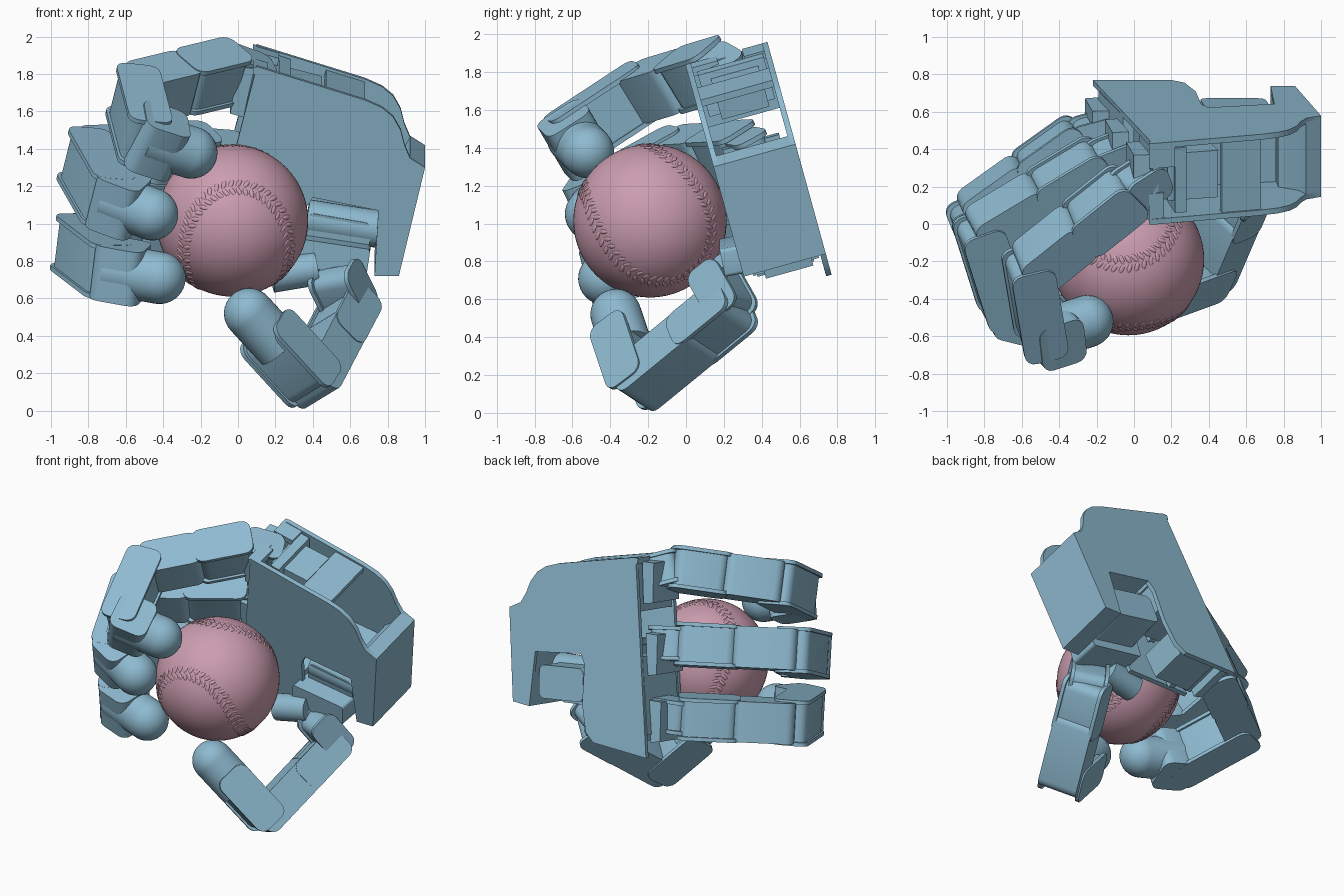
import bpy, bmesh, math
from mathutils import Vector, Matrix

if "Cube" in bpy.data.objects:
    bpy.data.objects.remove(bpy.data.objects["Cube"])


def material(name, rgb):
    m = bpy.data.materials.new(name)
    m.use_nodes = True
    m.diffuse_color = (*rgb, 1)
    m.node_tree.nodes["Principled BSDF"].inputs["Base Color"].default_value = (*rgb, 1)
    return m


BLUE = material("pale blue", (0.27, 0.49, 0.63))
PINK = material("dusty pink", (0.6, 0.34, 0.43))


def finish(name, bm, mat=BLUE):
    bmesh.ops.recalc_face_normals(bm, faces=bm.faces)
    mesh = bpy.data.meshes.new(name)
    bm.to_mesh(mesh)
    bm.free()
    mesh.materials.append(mat)
    ob = bpy.data.objects.new(name, mesh)
    bpy.context.collection.objects.link(ob)
    bpy.ops.object.select_all(action='DESELECT')
    ob.select_set(True)
    bpy.context.view_layer.objects.active = ob
    bpy.ops.object.shade_smooth_by_angle(angle=math.radians(35))


def frame(origin, x_dir, y_dir):
    """Matrix with x along x_dir and y as close to y_dir as possible."""
    x = x_dir.normalized()
    y = (y_dir - x * y_dir.dot(x)).normalized()
    m = Matrix((x, y, x.cross(y))).transposed().to_4x4()
    m.translation = origin
    return m


def block(name, a, b, axis, width, thick, ext=0.0, off=0.0, round_r=0.06):
    """Box from a to b, its corners rounded about the hinge axis."""
    a, b, axis = Vector(a), Vector(b), Vector(axis)
    bm = bmesh.new()
    bmesh.ops.create_cube(bm, size=1)
    bmesh.ops.scale(bm, vec=((b - a).length + 2 * ext, width, thick), verts=bm.verts)
    edges = [e for e in bm.edges if abs((e.verts[0].co - e.verts[1].co).y) > width / 2]
    bmesh.ops.bevel(bm, geom=edges, offset=round_r, segments=4, profile=0.5, affect='EDGES')
    bmesh.ops.translate(bm, vec=(0, off, 0), verts=bm.verts)
    bm.transform(frame((a + b) / 2, b - a, axis))
    finish(name, bm)


def yoke(name, a, b, axis, width, thick, ext):
    """Slightly recessed core between two cheek plates."""
    block(name + "_core", a, b, axis, width - 0.04, thick - 0.03, ext - 0.02)
    for side in (-1, 1):
        block(name + "_cheek", a, b, axis, 0.025, thick, ext, side * (width / 2 - 0.012))


def rod(name, a, b, r, dome=False):
    """Cylinder from a to b, with an optional round end at b."""
    a, b = Vector(a), Vector(b)
    turn = (b - a).to_track_quat('Z', 'Y').to_matrix().to_4x4()
    bm = bmesh.new()
    bmesh.ops.create_cone(bm, cap_ends=True, segments=32, radius1=r, radius2=r, depth=(b - a).length)
    bm.transform(Matrix.Translation((a + b) / 2) @ turn)
    if dome:
        bmesh.ops.create_uvsphere(bm, u_segments=32, v_segments=20, radius=r,
                                  matrix=Matrix.Translation(b) @ turn)
    finish(name, bm)


# Palm plates follow a plane leaning back; depth runs toward the front
FRONT = Vector((0, -0.964, -0.267))
DEPTH = 0.45


def palm_point(x, z, d):
    return Vector((x, 0.43 + (1.96 - z) * 0.276, z)) + FRONT * d


def prism(name, pts, d0, d1):
    bm = bmesh.new()
    face = bm.faces.new([bm.verts.new(palm_point(x, z, d0)) for x, z in pts])
    ext = bmesh.ops.extrude_face_region(bm, geom=[face])
    verts = [v for v in ext["geom"] if isinstance(v, bmesh.types.BMVert)]
    bmesh.ops.translate(bm, vec=FRONT * (d1 - d0), verts=verts)
    finish(name, bm)


# Palm: outline with a rounded wrist corner and a notch for the thumb motor
upper = [(0.1, 1.96), (0.68, 1.78), (0.77, 1.74), (0.83, 1.69), (0.87, 1.62),
         (0.89, 1.54), (0.92, 1.47), (1.0, 1.42)]
notch = [(0.86, 0.84), (0.73, 0.84), (0.75, 1.19), (0.4, 1.26), (0.36, 1.2), (0.33, 0.95)]
prism("back_plate", upper + notch + [(0.27, 0.78), (0.2, 0.73), (-0.22, 0.73)], 0, 0.03)
prism("front_plate", upper + notch + [(0.3, 0.87), (-0.18, 0.87)], DEPTH - 0.03, DEPTH)
prism("wrist_block", [(0.92, 1.47), (1.0, 1.42), (0.86, 0.84), (0.73, 0.84), (0.77, 1.33), (0.88, 1.4)],
      0.02, DEPTH - 0.02)
prism("finger_side_wall", [(0.1, 1.95), (0.13, 1.94), (0.06, 1.62), (0.03, 1.62)], 0.02, DEPTH - 0.02)
prism("finger_side_wall_low", [(-0.06, 1.35), (0.0, 1.35), (-0.13, 0.87), (-0.19, 0.87)], 0.02, 0.4)
prism("top_cover", [(0.47, 1.83), (0.68, 1.765), (0.67, 1.73), (0.46, 1.79)], 0.02, DEPTH - 0.02)
prism("notch_roof", [(0.4, 1.3), (0.76, 1.23), (0.75, 1.19), (0.4, 1.26)], 0.02, DEPTH - 0.02)

# Finger motors inside the palm and hinge blocks on its edge
for x, z in ((0.13, 1.64), (-0.01, 1.15), (-0.1, 0.8)):
    prism("finger_motor", [(x, z), (x + 0.05, z + 0.24), (x + 0.32, z + 0.17), (x + 0.27, z)], 0.08, 0.34)
    prism("motor_flange", [(x + 0.05, z + 0.05), (x + 0.09, z + 0.27), (x + 0.15, z + 0.25), (x + 0.11, z + 0.03)],
          0.04, 0.4)
for z in (1.8, 1.36, 0.95):
    x = 0.1 - (1.96 - z) * 0.26
    prism("hinge_block", [(x + 0.03, z + 0.13), (x - 0.06, z + 0.14), (x - 0.1, z - 0.11), (x - 0.03, z - 0.13)],
          0.07, 0.38)
prism("top_hook", [(0.08, 1.96), (0.22, 1.92), (0.21, 1.88), (0.08, 1.92)], 0.0, 0.14)
prism("top_hook", [(0.08, 1.96), (0.16, 1.935), (0.15, 1.89), (0.08, 1.92)], 0.28, DEPTH)

# Thumb motor
rod("thumb_motor_barrel", (0.37, 0.37, 1.03), (0.75, 0.37, 0.97), 0.1)
block("thumb_motor", (0.36, 0.47, 1.0), (0.71, 0.47, 0.94), (0, 0.964, 0.267), 0.36, 0.22, round_r=0.04)
block("thumb_motor_mount", (0.3, 0.3, 0.87), (0.7, 0.3, 0.81), (0, 1, 0.2), 0.22, 0.15, round_r=0.02)
rod("thumb_hub", (0.18, 0.2, 0.72), (0.42, 0.22, 0.76), 0.09)


def finger(name, base, joints, tip, width=0.28, thick=0.25):
    """Jointed finger: bracket, two-part proximal link, middle link and soft tip."""
    k1, k2, k3, tip = [Vector(p) for p in joints + [tip]]
    axis = (k2 - k1).cross(k3 - k2).normalized()
    if axis.z < 0:
        axis.negate()
    mid = k1.lerp(k2, 0.5)
    yoke(name + "_bracket", base, k1, axis, width - 0.06, thick - 0.06, 0.06)
    yoke(name + "_proximal_base", k1, mid, axis, width, thick, 0.02)
    block(name + "_proximal_end", mid, k2, axis, width - 0.01, thick - 0.01, 0.02)
    yoke(name + "_middle", k2, k3, axis, width + 0.02, thick - 0.01, 0.07)
    block(name + "_distal", k3, k3.lerp(tip, 0.5), axis, width + 0.02, thick + 0.02, 0.06)
    rod(name + "_tip", k3, tip, 0.14, dome=True)


finger("upper_finger", (0.09, 0.25, 1.78), [(-0.02, 0.18, 1.82), (-0.56, -0.25, 1.69), (-0.5, -0.6, 1.46)],
       (-0.25, -0.52, 1.38))
finger("middle_finger", (-0.04, 0.38, 1.36), [(-0.17, 0.33, 1.37), (-0.82, -0.06, 1.35), (-0.7, -0.44, 1.14)],
       (-0.46, -0.5, 1.05))
finger("lower_finger", (-0.13, 0.5, 0.93), [(-0.28, 0.46, 0.93), (-0.87, 0.04, 0.89), (-0.7, -0.37, 0.76)],
       (-0.42, -0.43, 0.71))

# Thumb: bracket, proximal link, distal link and soft tip
base, knuckle, elbow, tip = [Vector(p) for p in
                             ((0.52, 0.15, 0.72), (0.6, 0.24, 0.56), (0.39, -0.25, 0.16), (0.06, -0.37, 0.52))]
axis = (tip - elbow).cross(knuckle - elbow).normalized()
half = knuckle.lerp(elbow, 0.42)
yoke("thumb_bracket", base, knuckle, axis, 0.25, 0.2, 0.05)
yoke("thumb_proximal_base", knuckle, half, axis, 0.28, 0.22, 0.05)
block("thumb_proximal_end", half, elbow, axis, 0.27, 0.22, 0.07)
yoke("thumb_distal", elbow, elbow.lerp(tip, 0.66), axis, 0.29, 0.23, 0.06)
rod("thumb_tip", elbow.lerp(tip, 0.5), tip, 0.135, dome=True)

# Ball
C, R = Vector((-0.03, -0.19, 1.015)), 0.405
bm = bmesh.new()
bmesh.ops.create_uvsphere(bm, u_segments=64, v_segments=40, radius=R, matrix=Matrix.Translation(C))
finish("ball", bm, PINK)

# Two rows of raised stitches along the winding seam
turn = frame(C, Vector((0.08, -0.83, -0.55)), Vector((1, 0, 0))) @ Matrix.Rotation(-math.pi / 4, 4, 'Z')


def seam(t):
    p = Vector((0.75 * math.cos(t) + 0.25 * math.cos(3 * t),
                0.75 * math.sin(t) - 0.25 * math.sin(3 * t), 0.866 * math.sin(2 * t)))
    return p.normalized()


bm = bmesh.new()
STITCHES = 100
for i in range(STITCHES):
    t = i * math.tau / STITCHES
    p = seam(t)
    along = (seam(t + 0.01) - p).normalized()
    for side in (-1, 1):
        q = (p + p.cross(along) * side * 0.06).normalized()
        m = frame(q * R, q.cross(along) + along * side * 0.5, along)
        bmesh.ops.create_icosphere(bm, subdivisions=2, radius=1,
                                   matrix=turn @ m @ Matrix.Diagonal((0.026, 0.012, 0.005, 1)))
finish("ball_stitches", bm, PINK)
